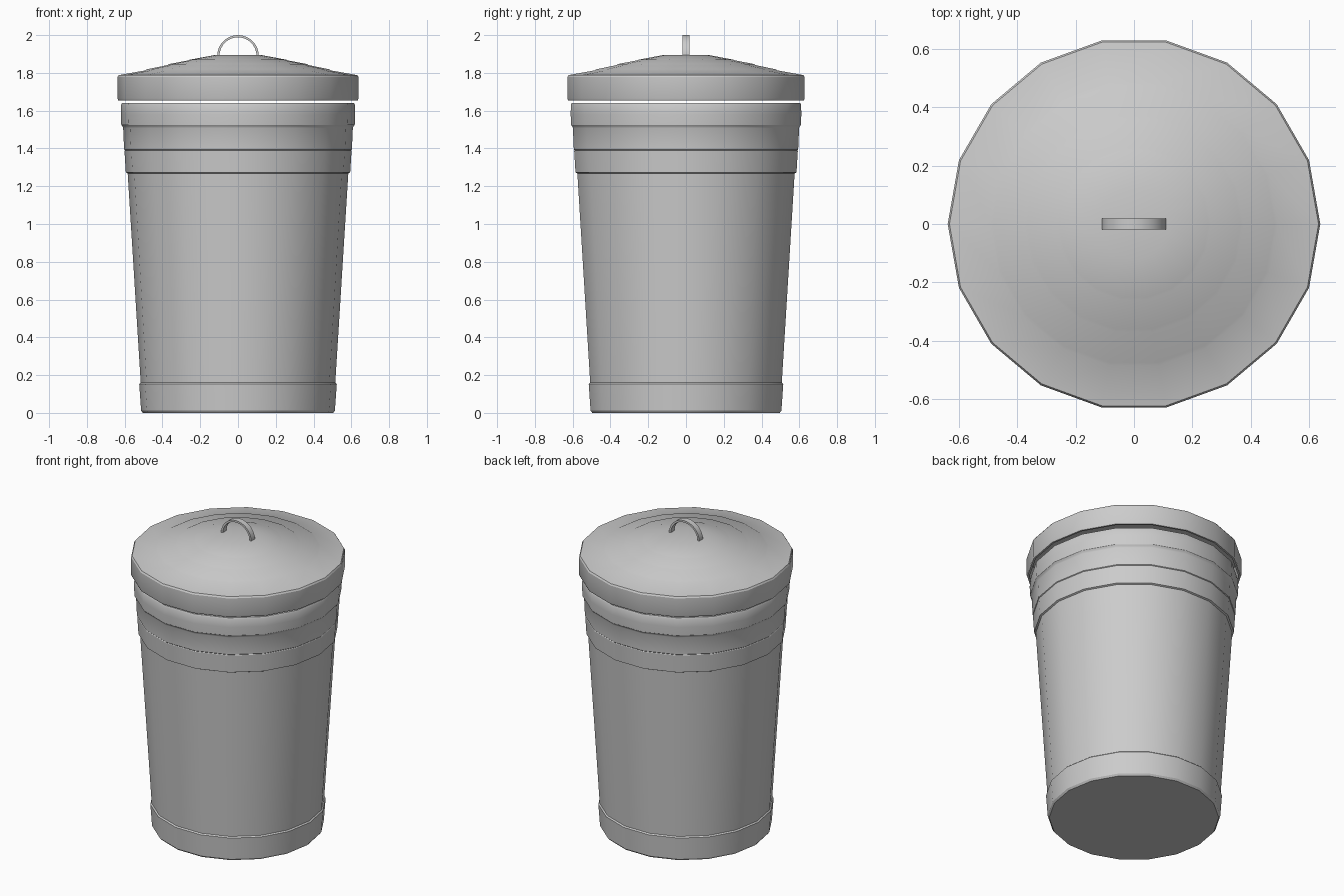
import bpy, bmesh, math

if "Cube" in bpy.data.objects:
    bpy.data.objects.remove(bpy.data.objects["Cube"])

SIDES = 18


def finish(name, bm):
    bmesh.ops.recalc_face_normals(bm, faces=bm.faces)
    mesh = bpy.data.meshes.new(name)
    bm.to_mesh(mesh)
    bm.free()
    obj = bpy.data.objects.new(name, mesh)
    bpy.context.collection.objects.link(obj)
    bpy.ops.object.select_all(action='DESELECT')
    obj.select_set(True)
    bpy.context.view_layer.objects.active = obj
    bpy.ops.object.shade_smooth_by_angle(angle=math.radians(28))
    return obj


def lathe(name, profile):
    """Revolve (radius, z) points; both ends are capped flat."""
    bm = bmesh.new()
    rings = []
    for r, z in profile:
        rings.append([bm.verts.new((r * math.cos(2 * math.pi * i / SIDES),
                                    r * math.sin(2 * math.pi * i / SIDES), z))
                      for i in range(SIDES)])
    for a, b in zip(rings, rings[1:]):
        for i in range(SIDES):
            j = (i + 1) % SIDES
            bm.faces.new((a[i], a[j], b[j], b[i]))
    bm.faces.new(rings[0])
    bm.faces.new(rings[-1])
    return finish(name, bm)


# Can body: foot band, tapered wall, double band, rolled rim, hollow inside
lathe("can_body", [
    (0.504, 0.0), (0.513, 0.012), (0.523, 0.153), (0.515, 0.16),
    (0.584, 1.268), (0.594, 1.273), (0.601, 1.386), (0.599, 1.39),
    (0.603, 1.394), (0.608, 1.508), (0.611, 1.516), (0.618, 1.525),
    (0.620, 1.58), (0.619, 1.63), (0.614, 1.64),
    (0.596, 1.64), (0.575, 1.27), (0.50, 0.03)])

# Lid: skirt, stepped dome with flat crown, hollow underneath
lathe("lid", [
    (0.615, 1.84 - 0.06), (0.622, 1.655), (0.634, 1.655), (0.638, 1.665),
    (0.638, 1.778), (0.632, 1.788),
    (0.492, 1.813), (0.482, 1.819), (0.375, 1.841), (0.365, 1.847),
    (0.264, 1.866), (0.255, 1.870), (0.12, 1.895)])

# Handle: half hoop of flat strap standing on the crown
bm = bmesh.new()
STEPS, HALF_WIDTH, BASE = 20, 0.019, 1.89
sections = []
for k in range(STEPS + 1):
    a = math.pi * k / STEPS
    sections.append([bm.verts.new((r * math.cos(a), y, BASE + r * math.sin(a)))
                     for r, y in ((0.11, -HALF_WIDTH), (0.11, HALF_WIDTH),
                                  (0.098, HALF_WIDTH), (0.098, -HALF_WIDTH))])
for s, t in zip(sections, sections[1:]):
    for i in range(4):
        j = (i + 1) % 4
        bm.faces.new((s[i], s[j], t[j], t[i]))
bm.faces.new(sections[0])
bm.faces.new(sections[-1])
finish("lid_handle", bm)
